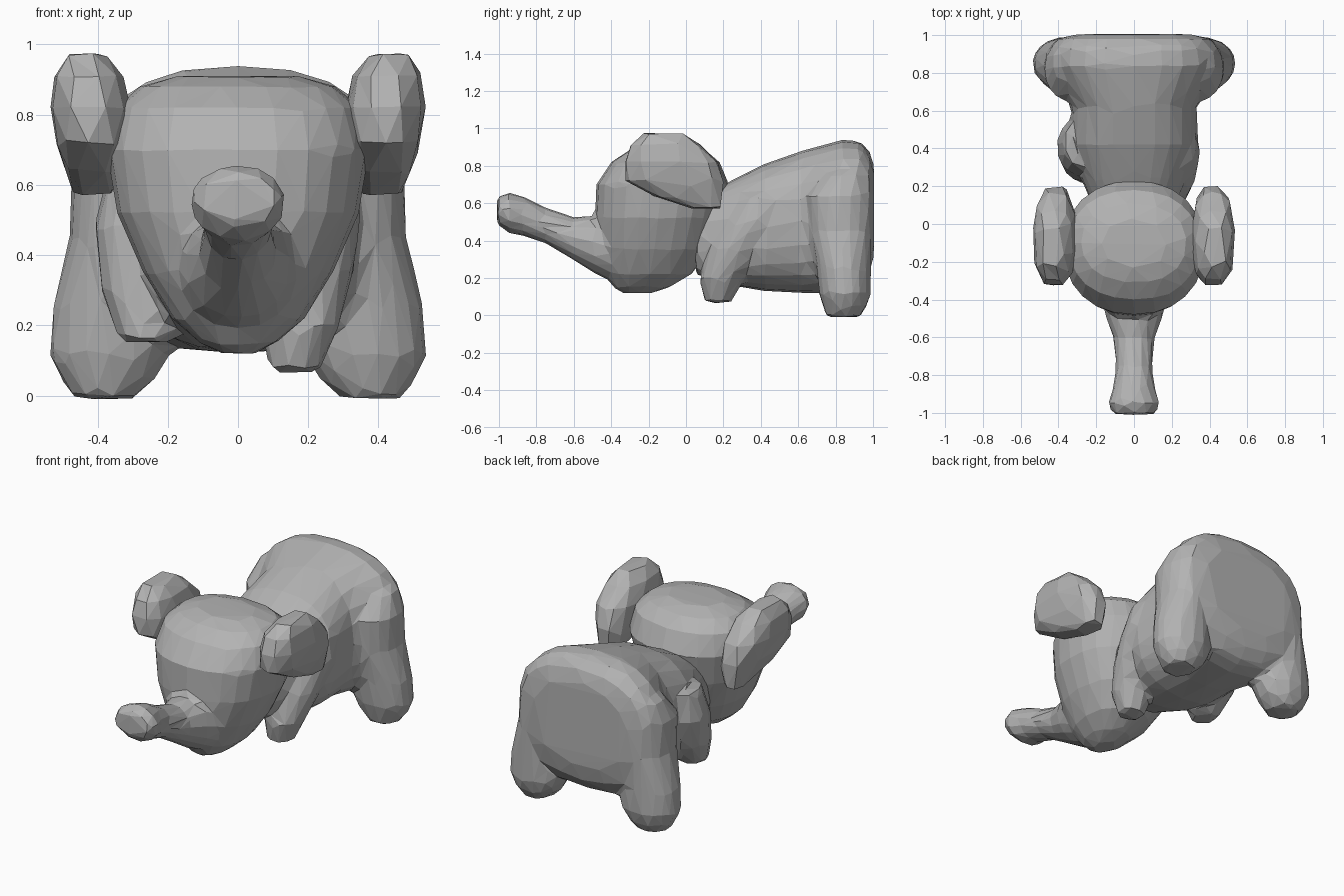
import bpy, bmesh, math
from mathutils import Vector

cube = bpy.data.objects.get("Cube")
if cube:
    bpy.data.objects.remove(cube, do_unlink=True)

grey = bpy.data.materials.new("plain grey")
grey.use_nodes = True
colour = (0.45, 0.45, 0.45, 1)
grey.diffuse_color = colour
grey.node_tree.nodes["Principled BSDF"].inputs["Base Color"].default_value = colour


def loft(bm, axis, rings, power=2.0, sides=(1,), points=24):
    """Rings are (x, y, z, half width, half depth), stacked along y or z."""
    for sx in sides:
        loops = []
        for x, y, z, a, b in rings:
            loop = []
            for i in range(points):
                t = math.tau * i / points
                c, s = math.cos(t), math.sin(t)
                u = a * math.copysign(abs(c) ** (2 / power), c)
                v = b * math.copysign(abs(s) ** (2 / power), s)
                off = Vector((u, 0, v)) if axis == "y" else Vector((u, v, 0))
                loop.append(bm.verts.new(Vector((sx * x, y, z)) + off))
            loops.append(loop)
        faces = [bm.faces.new(loops[0]), bm.faces.new(loops[-1])]
        for p, q in zip(loops, loops[1:]):
            for i in range(points):
                j = (i + 1) % points
                faces.append(bm.faces.new((p[i], p[j], q[j], q[i])))
        bmesh.ops.recalc_face_normals(bm, faces=faces)


def finish(name, bm, triangles, smoothing):
    """Fuse the lofts into one skin and facet it down to few triangles."""
    mesh = bpy.data.meshes.new(name)
    bm.to_mesh(mesh)
    bm.free()
    ob = bpy.data.objects.new(name, mesh)
    bpy.context.collection.objects.link(ob)
    mesh.materials.append(grey)
    bpy.context.view_layer.objects.active = ob

    def modify(kind, **settings):
        mod = ob.modifiers.new(kind, kind)
        for key, value in settings.items():
            setattr(mod, key, value)
        bpy.ops.object.modifier_apply(modifier=mod.name)

    modify("REMESH", mode="VOXEL", voxel_size=0.02)
    modify("SMOOTH", factor=0.5, iterations=smoothing)
    count = sum(len(p.vertices) - 2 for p in ob.data.polygons)
    modify("DECIMATE", ratio=triangles / count)
    for p in ob.data.polygons:
        p.use_smooth = False
        p.material_index = 0


# Torso with a high, broad, rounded rump
bm = bmesh.new()
loft(bm, "y", [(0, 0.05, 0.42, 0.20, 0.20), (0, 0.24, 0.44, 0.28, 0.28),
               (0, 0.42, 0.47, 0.34, 0.34), (0, 0.62, 0.50, 0.33, 0.38),
               (0, 0.84, 0.53, 0.455, 0.41), (0, 0.93, 0.54, 0.45, 0.39),
               (0, 0.98, 0.55, 0.41, 0.33), (0, 1.005, 0.56, 0.30, 0.24)], power=2.5)
# Hind legs running up into the haunches
loft(bm, "z", [(0.32, 0.86, 0.76, 0.11, 0.11), (0.345, 0.82, 0.64, 0.13, 0.17),
               (0.345, 0.83, 0.45, 0.135, 0.165), (0.365, 0.845, 0.24, 0.165, 0.145),
               (0.365, 0.85, 0.12, 0.175, 0.14), (0.37, 0.85, 0.05, 0.14, 0.12),
               (0.38, 0.84, -0.01, 0.085, 0.09)], sides=(1, -1))
# Front legs, the left one reaching lower and further forward
loft(bm, "z", [(0.23, 0.42, 0.64, 0.10, 0.12), (0.23, 0.38, 0.5, 0.12, 0.16),
               (0.21, 0.28, 0.36, 0.12, 0.15), (0.18, 0.19, 0.2, 0.11, 0.12),
               (0.16, 0.17, 0.065, 0.075, 0.07)])
loft(bm, "z", [(-0.27, 0.43, 0.64, 0.10, 0.13), (-0.29, 0.41, 0.48, 0.12, 0.15),
               (-0.28, 0.36, 0.3, 0.11, 0.13), (-0.26, 0.29, 0.15, 0.075, 0.08)])
finish("body_and_legs", bm, 800, 8)

# Domed head tapering to the chin, with the raised trunk
bm = bmesh.new()
loft(bm, "z", [(0, -0.26, 0.12, 0.05, 0.08), (0, -0.24, 0.15, 0.11, 0.15),
               (0, -0.20, 0.22, 0.19, 0.23), (0, -0.17, 0.35, 0.27, 0.30),
               (0, -0.15, 0.52, 0.345, 0.335), (0, -0.125, 0.7, 0.375, 0.355),
               (0, -0.11, 0.82, 0.35, 0.29), (0, -0.10, 0.88, 0.28, 0.21),
               (0, -0.10, 0.91, 0.17, 0.12)], power=2.2)
loft(bm, "y", [(0, -0.3, 0.31, 0.18, 0.17), (0, -0.48, 0.375, 0.155, 0.155),
               (0, -0.6, 0.41, 0.11, 0.115), (0, -0.75, 0.48, 0.095, 0.095),
               (0, -0.87, 0.53, 0.11, 0.105), (0, -0.95, 0.55, 0.14, 0.11),
               (0, -1.01, 0.56, 0.11, 0.07)])
finish("head_and_trunk", bm, 520, 5)

# Thick boxy ears, sunk into the head and sloping down towards the back
for side, sx in (("left", 1), ("right", -1)):
    bm = bmesh.new()
    loft(bm, "z", [(0.435, -0.12, 0.975, 0.055, 0.11), (0.425, -0.11, 0.91, 0.10, 0.19),
                   (0.42, -0.08, 0.82, 0.115, 0.25), (0.415, -0.06, 0.72, 0.105, 0.265),
                   (0.41, 0.01, 0.64, 0.085, 0.19), (0.41, 0.11, 0.57, 0.055, 0.08)],
         power=2.6, sides=(sx,))
    finish(side + "_ear", bm, 90, 3)
